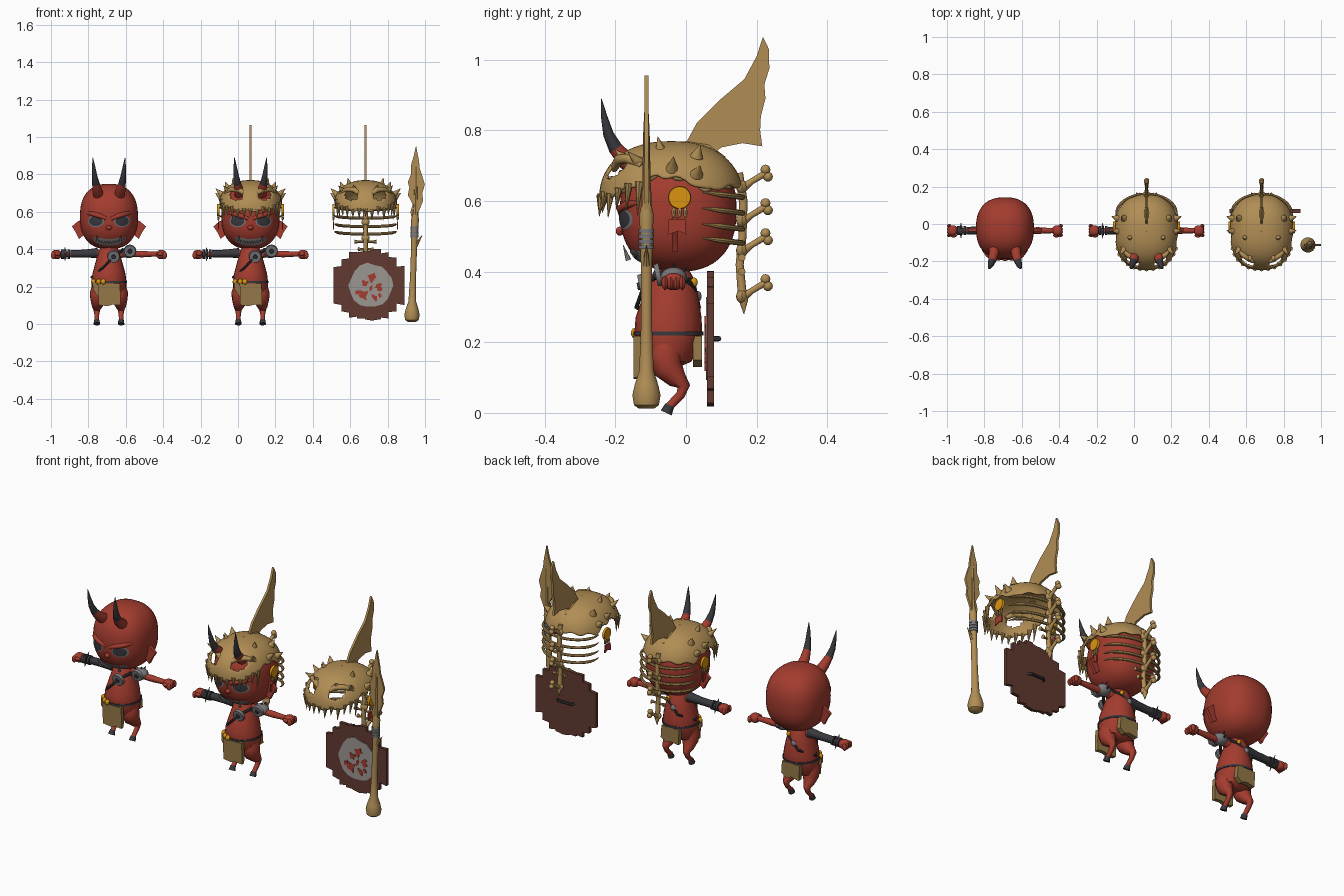
import bpy, bmesh, math, random
from mathutils import Vector

if "Cube" in bpy.data.objects:
    bpy.data.objects.remove(bpy.data.objects["Cube"])
random.seed(4)
CX = 0.0  # x offset of the figure being built
V = Vector


def material(name, r, g, b):
    m = bpy.data.materials.new(name)
    m.diffuse_color = (r, g, b, 1)
    m.use_nodes = True
    m.node_tree.nodes["Principled BSDF"].inputs["Base Color"].default_value = m.diffuse_color
    return m


RED = material("red skin", 0.37, 0.045, 0.028)
BONE = material("bone", 0.44, 0.27, 0.09)
DARK = material("dark leather", 0.04, 0.04, 0.048)
METAL = material("grey metal", 0.19, 0.19, 0.2)
GOLD = material("gold", 0.7, 0.3, 0.005)
WOOD = material("brown wood", 0.12, 0.042, 0.03)
PALE = material("pale grey", 0.33, 0.31, 0.29)
CLOTH = material("tan cloth", 0.3, 0.19, 0.065)


def make(name, verts, faces, mats, rule=None, angle=40, closed=True):
    mats = mats if isinstance(mats, (list, tuple)) else [mats]
    me = bpy.data.meshes.new(name)
    me.from_pydata([(v[0] + CX, v[1], v[2]) for v in verts], [], faces)
    for m in mats:
        me.materials.append(m)
    bm = bmesh.new()
    bm.from_mesh(me)
    bmesh.ops.remove_doubles(bm, verts=bm.verts, dist=1e-5)
    if closed:
        bmesh.ops.recalc_face_normals(bm, faces=bm.faces)
    for f in bm.faces:
        f.smooth = True
        if rule:
            f.material_index = rule(f.calc_center_median())
    bm.to_mesh(me)
    bm.free()
    me.set_sharp_from_angle(angle=math.radians(angle))
    ob = bpy.data.objects.new(name, me)
    bpy.context.collection.objects.link(ob)
    return ob


def rings_to_mesh(name, rings, mats, rule=None, cap=True):
    n = len(rings[0])
    faces = [(i * n + j, i * n + (j + 1) % n, (i + 1) * n + (j + 1) % n, (i + 1) * n + j)
             for i in range(len(rings) - 1) for j in range(n)]
    if cap:
        faces += [tuple(range(n)), tuple(range((len(rings) - 1) * n, len(rings) * n))]
    return make(name, [v for r in rings for v in r], faces, mats, rule, closed=cap)


def tube(name, pts, mats, n=10, rule=None):
    """Round sweep through (x, y, z, radius) points."""
    P = [V(p[:3]) for p in pts]
    ref = V((0, 1, 0)) if abs((P[-1] - P[0]).normalized().z) > 0.7 else V((0, 0, 1))
    rings = []
    for i, p in enumerate(P):
        t = (P[min(i + 1, len(P) - 1)] - P[max(i - 1, 0)]).normalized()
        u = ref.cross(t).normalized()
        w = t.cross(u)
        rings.append([p + (u * math.cos(a) + w * math.sin(a)) * pts[i][3]
                      for a in (2 * math.pi * k / n for k in range(n))])
    return rings_to_mesh(name, rings, mats, rule)


def spike(name, base, tip, r, mat, n=8):
    return tube(name, [(*base, r), (*tip, 0.0008)], mat, n)


def prism(name, pts, axis, a, b, mat):
    """Flat outline extruded along x (points y, z) or y (points x, z)."""
    put = (lambda p, d: (d, p[0], p[1])) if axis == 'x' else (lambda p, d: (p[0], d, p[1]))
    return rings_to_mesh(name, [[put(p, a) for p in pts], [put(p, b) for p in pts]], mat)


def super_point(c, s, n, t, p):
    d = (math.sin(p) * math.cos(t), math.sin(p) * math.sin(t), math.cos(p))
    r = sum(abs(d[i] / s[i]) ** n for i in range(3)) ** (-1 / n)
    return V([c[i] + d[i] * r for i in range(3)])


def blob(name, c, s, mat, n=2.0, seg=20, rows=12):
    rings = [[super_point(c, s, n, 2 * math.pi * j / seg, max(0.001, math.pi * i / rows - 0.001 * (i == rows)))
              for j in range(seg)] for i in range(rows + 1)]
    return rings_to_mesh(name, rings, mat)


HC, HS, HN = (0, -0.022, 0.575), (0.155, 0.165, 0.175), 2.4


def face_patch(name, fn, off, nu, nv, mat):
    """Thin plate laid on the front of the head; fn(u, v) gives x, z."""
    vs = []
    for i in range(nv + 1):
        for j in range(nu + 1):
            x, z = fn(j / nu, i / nv)
            k = max(0, 1 - abs(x / HS[0]) ** HN - abs((z - HC[2]) / HS[2]) ** HN)
            vs.append((x, HC[1] - HS[1] * k ** (1 / HN) - off, z))
    w = nu + 1
    make(name, vs, [(i * w + j, i * w + j + 1, (i + 1) * w + j + 1, (i + 1) * w + j)
                    for i in range(nv) for j in range(nu)], mat)


def build_imp():
    blob("head", HC, HS, RED, HN, 48, 32)
    # torso and belt, lofted from ellipses: z, half width, back y, front y
    prof = [(.42, .04, .0, -.08), (.385, .056, .02, -.1), (.33, .072, .035, -.122), (.27, .088, .044, -.143),
            (.225, .094, .046, -.146), (.18, .093, .035, -.135), (.145, .08, .015, -.115), (.13, .04, -.02, -.08)]
    ring = lambda z, w, b, f: [(w * math.cos(a), (b + f) / 2 + (b - f) / 2 * math.sin(a), z)
                               for a in (math.pi * k / 12 for k in range(24))]
    rings_to_mesh("torso", [ring(*p) for p in prof], RED)
    rings_to_mesh("belt", [ring(z, .097, .049, -.149) for z in (.219, .23)], DARK)
    for s in (-1, 1):
        tube("horn", [(s * .055, -.12, .68, .03), (s * .062, -.17, .715, .026), (s * .07, -.2, .75, .02),
                      (s * .077, -.22, .79, .015), (s * .082, -.232, .84, .009), (s * .086, -.24, .89, .001)],
             [RED, DARK], 12, lambda c: int(c.z > .755))
        prism("ear", [(s * x, z) for x, z in [(.135, .56), (.165, .55), (.198, .522), (.177, .49), (.16, .455),
                                              (.13, .48)]], 'y', -.04, -.022, RED)
        # eyes and brow
        for nm, rx, rz, off, m in (("eye_rim", .043, .032, .003, METAL), ("eye", .036, .026, .005, DARK)):
            face_patch(nm, lambda u, v: (s * .07 + rx * v * math.cos(2 * math.pi * u),
                                         .55 + rz * v * math.sin(2 * math.pi * u)), off, 24, 4, m)
        tube("brow", [(s * .012, -.182, .563, .01), (s * .05, -.184, .578, .013), (s * .09, -.167, .59, .013),
                      (s * .12, -.135, .595, .006)], RED)
        # leg with backward hock and hoof
        tube("leg", [(s * .045, -.055, .2, .045), (s * .053, -.06, .16, .05), (s * .058, -.05, .125, .042),
                     (s * .064, -.025, .095, .028), (s * .065, -.006, .075, .018), (s * .065, -.016, .05, .013),
                     (s * .065, -.04, .026, .012), (s * .065, -.05, .014, .013)], RED, 12)
        tube("hoof", [(s * .065, -.046, .022, .014), (s * .065, -.056, .0, .018)], DARK)
        # arm and fist
        tube("arm", [(s * x, -.035, z, r) for x, z, r in ((.03, .37, .026), (.08, .378, .023), (.14, .374, .017),
                     (.18, .374, .018), (.22, .374, .015), (.27, .374, .014))], RED)
        blob("fist", (s * .28, -.035, .372), (.027, .028, .024), RED, 2.6)
        for k in range(4):
            blob("finger", (s * .298, -.06 + k * .0165, .368), (.0125, .0095, .021), RED, 2, 10, 6)
        blob("thumb", (s * .275, -.062, .375), (.02, .01, .01), RED, 2, 10, 6)
    blob("nose", (0, -.187, .515), (.016, .012, .013), RED, 2, 12, 8)
    # grin, teeth gap and fangs
    grin = lambda x: .437 + 2.6 * x * x
    face_patch("teeth", lambda u, v: ((u - .5) * .18, grin((u - .5) * .18) + (v - .5) * .036 * (1 - (2 * u - 1) ** 6)),
               .004, 24, 3, PALE)
    face_patch("tooth_gap", lambda u, v: ((u - .5) * .17, grin((u - .5) * .17) + (v - .5) * .006
                                          + .007 * (1 if round(u * 24) % 2 else -1)), .006, 24, 1, DARK)
    for s in (-1, 1):
        spike("fang", (s * .06, -.163, .433), (s * .064, -.178, .475), .008, PALE)
    # dark sleeve and spiked cuff on one arm
    tube("sleeve", [(-.06, -.035, .38, .027), (-.13, -.035, .377, .021), (-.205, -.035, .375, .02)], DARK, 12)
    for x in (-.215, -.235, -.25):
        tube("cuff", [(x - .007, -.035, .374, .025), (x + .007, -.035, .374, .025)], DARK, 12)
    for k in range(6):
        a = math.pi * k / 3
        d = V((0, math.cos(a), math.sin(a)))
        c = V((-.235, -.035, .374))
        spike("cuff_spike", c + d * .02, c + d * .042, .006, METAL, 6)
    # shoulder guard, chest disc and strap on the other side
    blob("shoulder_guard", (.105, -.035, .383), (.042, .038, .03), METAL, 2, 16, 10)
    for k in range(5):
        a = math.pi * k / 4
        spike("guard_spike", (.105, -.035 + .03 * math.cos(a), .38 + .024 * math.sin(a)),
              (.11, -.035 + .055 * math.cos(a), .38 + .045 * math.sin(a)), .008, DARK, 6)
    for x, y, z in ((.025, -.118, .362), (.112, -.072, .392)):
        tube("disc", [(x, y, z, .034), (x, y - .014, z - .003, .031)], METAL, 16)
        tube("disc_stud", [(x, y - .01, z - .002, .014), (x, y - .02, z - .004, .01)], DARK)
    tube("strap", [(.075, -.07, .395, .008), (.03, -.117, .365, .007), (-.035, -.14, .3, .007), (-.092, -.05, .25, .007),
                   (-.04, .036, .3, .007), (.03, .022, .36, .007), (.075, -.03, .4, .008)], DARK, 8)
    blob("back_buckle", (-.01, .034, .33), (.016, .01, .016), METAL, 2, 10, 6)
    blob("back_charm", (.03, .022, .37), (.012, .012, .014), GOLD, 2, 10, 6)
    for x in (-.082, -.055, -.03):
        blob("belt_charm", (x, -.05 - 1.0 * math.sqrt(.0095 - x * x), .226), (.014, .014, .016), GOLD, 2, 10, 6)
    # loincloths
    prism("front_cloth", [(-.058, .218), (.058, .218), (.062, .15), (.06, .1), (.02, .104), (-.01, .096), (-.055, .102)],
          'y', -.148, -.126, CLOTH)
    prism("side_cloth", [(-.088, .222), (-.05, .222), (-.054, .14), (-.085, .185)], 'y', -.12, -.108, CLOTH)
    prism("back_cloth", [(-.055, .218), (.055, .218), (.06, .15), (.03, .13), (0, .14), (-.05, .132)],
          'y', .02, .046, CLOTH)


MC, MS, MN = (0, -.042, .6), (.172, .2, .165), 2.3
EDGE = [(-.3, .595), (-.24, .605), (-.2, .62), (-.13, .65), (-.08, .672), (0, .66), (.05, .63), (.1, .637), (.3, .66)]


def edge_angle(t):
    """Polar angle where the skull rim lies for heading t."""
    for k in range(1, 400):
        q = super_point(MC, MS, MN, t, k * .005)
        for (y0, z0), (y1, z1) in zip(EDGE, EDGE[1:]):
            if y0 <= q.y < y1 and q.z < z0 + (z1 - z0) * (q.y - y0) / (y1 - y0) + .006 * math.sin(t * 14):
                return k * .005
    return math.pi / 2


def build_helmet():
    # skull dome with eye sockets
    seg, rows = 80, 30
    lim = [edge_angle(2 * math.pi * j / seg) for j in range(seg)]
    dome = rings_to_mesh("skull_dome", [[super_point(MC, MS, MN, 2 * math.pi * j / seg, max(.002, lim[j] * i / rows))
                                         for j in range(seg)] for i in range(rows + 1)], BONE, cap=False)
    bm = bmesh.new()
    bm.from_mesh(dome.data)
    hole = [f for f in bm.faces for c in [f.calc_center_median()] if c.y < -.1
            and ((abs(c.x - CX) - .075) / .036) ** 2 + ((c.z - .69) / .028) ** 2 < 1]
    bmesh.ops.delete(bm, geom=hole, context='FACES')
    bmesh.ops.recalc_face_normals(bm, faces=bm.faces)
    bm.to_mesh(dome.data)
    bm.free()
    sol = dome.modifiers.new("thickness", 'SOLIDIFY')
    sol.thickness, sol.offset = .009, 0
    # teeth hanging from the front rim
    for k in range(13):
        t = math.radians(-150 + k * 10)
        q = super_point(MC, MS, MN, t, edge_angle(t))
        ln = (.085, .06, .045, .055, .035, .045, .03)[abs(k - 6) * -1 + 6]
        spike("skull_tooth", (q.x, q.y, q.z + .012), (q.x * .97, q.y - .006, q.z - ln), .012, BONE)
    for s in (-1, 1):
        tube("brow_ridge", [(s * .025, -.205, .69, .01), (s * .06, -.19, .718, .015), (s * .1, -.165, .72, .014),
                            (s * .135, -.125, .7, .008)], BONE)
        for b, t in (((.085, -.07, .735), (.095, -.08, .782)), ((.15, -.04, .69), (.187, -.035, .725)),
                     ((.115, -.13, .705), (.145, -.165, .74)), ((.155, .03, .675), (.188, .04, .7)),
                     ((.06, -.17, .715), (.065, -.2, .745)), ((.12, .03, .725), (.135, .04, .76))):
            spike("skull_spike", (s * b[0], b[1], b[2]), (s * t[0], t[1], t[2]), .019, BONE, 10)
        # ribs clasping the back of the head
        for z in (.625, .58, .535, .495):
            tube("rib", [(s * .165 * math.cos(a), .045 + .115 * math.sin(a), z - .014 * math.sin(a),
                          .002 + .006 * min(1, k / 3)) for k in range(11) for a in [math.pi / 20 * k]], BONE, 8)
        # side medallion with red feathers
        tube("medallion", [(s * .166, -.018, .61, .033), (s * .178, -.018, .61, .031)], GOLD, 20)
        for y in (-.035, -.018, -.002):
            blob("bead", (s * .172, y, .568), (.006, .006, .017), BONE, 2, 8, 6)
        prism("feather", [(-.05, .548), (-.002, .548), (.0, .505), (-.02, .515), (-.052, .505)],
              'x', s * .168, s * .174, RED)
    # crest fin
    prism("crest_fin", [(-.005, .745), (.0, .765), (.03, .82), (.1, .89), (.165, .945), (.2, 1.01), (.218, 1.065),
                        (.235, 1.03), (.236, .975), (.222, .93), (.225, .89), (.212, .84), (.21, .8), (.216, .755),
                        (.16, .764), (.1, .752), (.08, .735)], 'x', -.006, .006, BONE)
    tube("fin_root", [(0, -.04, .752, .006), (0, 0, .757, .014), (0, .06, .748, .014), (0, .11, .72, .006)], BONE)
    # spine with backward bones
    tube("spine", [(0, .15, .68, .012), (0, .162, .6, .013), (0, .16, .5, .012), (0, .152, .42, .012),
                   (0, .158, .35, .013), (0, .163, .32, .014), (0, .164, .28, .001)], BONE)
    for k, z in enumerate((.685, .59, .505, .375)):
        tube("spine_bone", [(0, .158, z - .05, .014), (0, .185, z - .03, .009), (0, .225, z - .006, .01)], BONE)
        for dy, dz in ((.225, .004), (.232, -.016)):
            blob("bone_knob", (0, dy, z + dz), (.014, .014, .014), BONE, 2, 12, 8)
        blob("vertebra", (0, .158, z - .045), (.022, .016, .02), BONE, 2, 12, 8)
    for z, w in ((.44, .058), (.4, .04)):
        tube("cross_bone", [(-w, .158, z, .011), (-w * .6, .155, z, .006), (w * .6, .155, z, .006), (w, .158, z, .011)],
             BONE, 8)


for CX in (-.69, .067):
    build_imp()
for CX in (.067, .682):
    build_helmet()

# shield: upright planks, pale plate, red splashes, rear handle
CX = .70
for k in range(9):
    x = -.168 + k * .042
    h = math.sqrt(max(0, .196 ** 2 - x * x)) * (.93 + .07 * random.random())
    h = max(h, .1)
    w = .0215
    prism("shield_plank", [(x - w, .21 - h), (x + w, .21 - h + random.uniform(-.01, .01)), (x + w, .21 + h),
                           (x - w, .21 + h + random.uniform(-.012, .004))], 'y', .06, .079, WOOD)


def ragged(cx, cz, r, n, j):
    return [(cx + q * math.cos(a), cz + q * math.sin(a)) for a in (2 * math.pi * k / n for k in range(n))
            for q in [r * random.uniform(1 - j, 1 + j)]]


prism("shield_plate", ragged(.012, .207, .116, 18, .07), 'y', .056, .062, PALE)
for cx, cz, r in ((-.03, .16, .026), (.02, .25, .024), (.05, .2, .02), (-.02, .22, .015), (.03, .14, .018),
                  (.01, .19, .014), (-.06, .17, .012), (.06, .15, .012)):
    prism("red_splash", ragged(cx, cz, r, 11, .5), 'y', .053, .057, RED)
tube("shield_handle", [(-.05, .075, .21, .008), (-.04, .092, .21, .008), (.04, .092, .21, .008), (.05, .075, .21, .008)],
     DARK, 8)

# spear: bone shaft with knob, wrapping and jagged blade
CX = 0
tube("spear_shaft", [(.93, -.112, .012, .022), (.93, -.112, .022, .036), (.93, -.112, .05, .041), (.931, -.112, .08, .034),
                     (.932, -.112, .12, .021), (.936, -.112, .25, .016), (.941, -.112, .4, .016),
                     (.944, -.112, .5, .018), (.947, -.112, .56, .021), (.949, -.112, .62, .008)], BONE, 14)
for z in (.47, .485, .5, .515):
    tube("spear_wrap", [(.943, -.112, z - .006, .022), (.943, -.112, z + .006, .022)], METAL, 12)
spike("spear_barb", (.95, -.112, .42), (.985, -.112, .475), .012, BONE)
prism("spear_blade", [(.952, .955), (.968, .87), (.972, .83), (.986, .79), (.999, .745), (.985, .7), (.99, .66),
                      (.966, .6), (.962, .55), (.932, .55), (.922, .6), (.934, .64), (.908, .69), (.916, .73),
                      (.908, .76), (.925, .8), (.925, .85), (.94, .9)], 'y', -.118, -.106, BONE)
tube("blade_ridge", [(.947, -.112, .55, .018), (.95, -.112, .65, .012), (.951, -.112, .8, .009), (.952, -.112, .93, .002)],
     BONE, 8)
